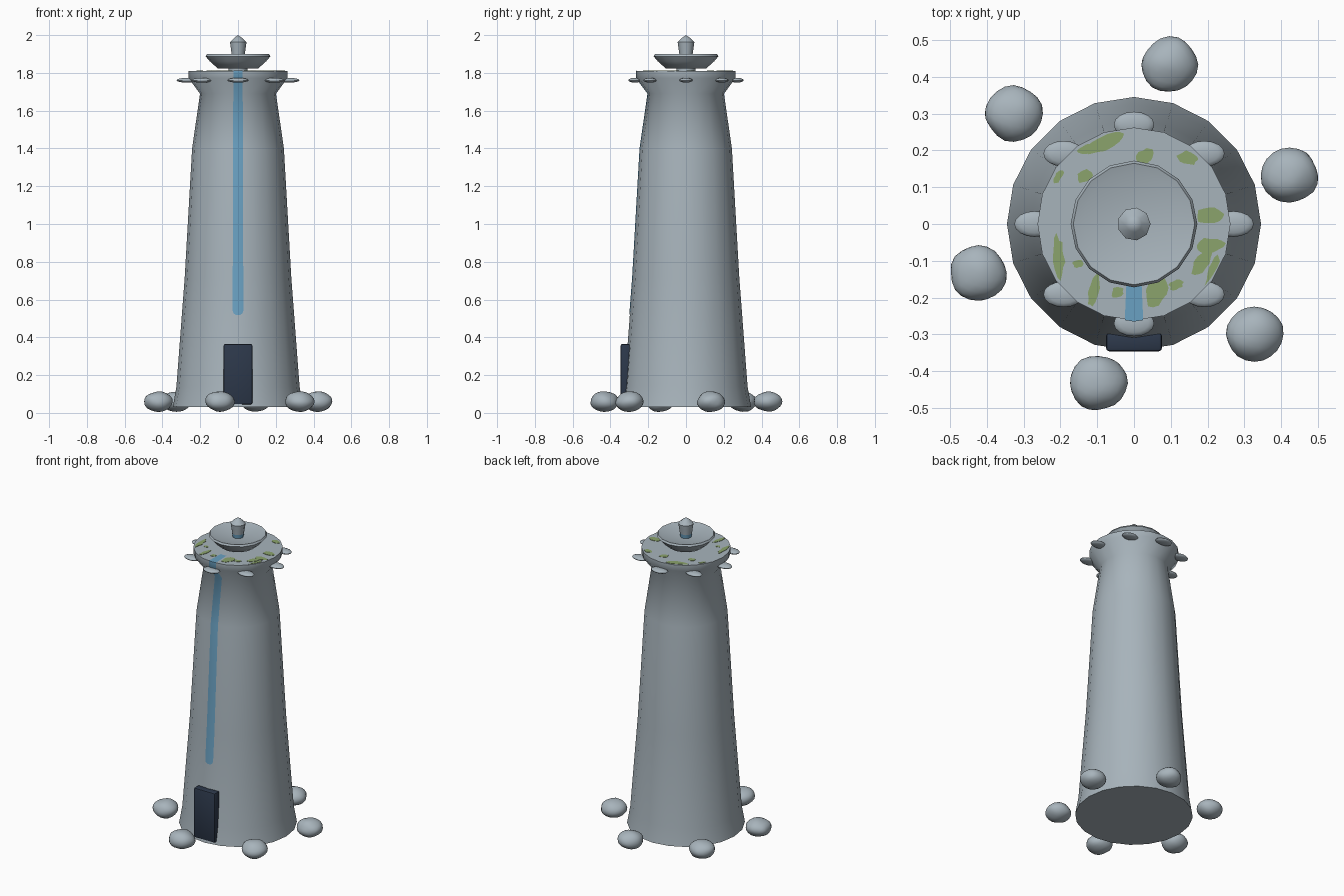
import bpy, bmesh, math, random
from mathutils import Vector, noise

if "Cube" in bpy.data.objects:
    bpy.data.objects.remove(bpy.data.objects["Cube"])

random.seed(4)


def material(name, rgb):
    m = bpy.data.materials.new(name)
    m.diffuse_color = (*rgb, 1)
    m.use_nodes = True
    m.node_tree.nodes["Principled BSDF"].inputs["Base Color"].default_value = m.diffuse_color
    return m


STONE = material("grey stone", (0.39, 0.455, 0.50))
WATER = material("blue water", (0.144, 0.356, 0.539))
MOSS = material("green moss", (0.26, 0.367, 0.15))
DOOR = material("navy door", (0.026, 0.04, 0.07))


def finish(bm, name, mats, smooth=None):
    bmesh.ops.recalc_face_normals(bm, faces=bm.faces)
    me = bpy.data.meshes.new(name)
    bm.to_mesh(me)
    bm.free()
    ob = bpy.data.objects.new(name, me)
    bpy.context.collection.objects.link(ob)
    for m in mats:
        me.materials.append(m)
    if smooth:
        bpy.ops.object.select_all(action='DESELECT')
        ob.select_set(True)
        bpy.context.view_layer.objects.active = ob
        bpy.ops.object.shade_smooth_by_angle(angle=math.radians(smooth))
    return ob


def lathe(profile, sides):
    """Spin a list of (radius, height) into a closed solid."""
    bm = bmesh.new()
    rings = []
    for r, z in profile:
        if r == 0:
            rings.append([bm.verts.new((0, 0, z))] * sides)
        else:
            rings.append([bm.verts.new((r * math.cos(math.tau * i / sides),
                                        r * math.sin(math.tau * i / sides), z)) for i in range(sides)])
    for a, b in zip(rings, rings[1:]):
        for i in range(sides):
            j = (i + 1) % sides
            bm.faces.new(list(dict.fromkeys((a[i], a[j], b[j], b[i]))))
    for ring in (rings[0], rings[-1]):
        if ring[0] is not ring[1]:
            bm.faces.new(ring)
    return bm


# Tower body with flared crown
BODY = [(0.345, 0.03), (0.326, 0.14), (0.282, 0.72), (0.243, 1.40),
        (0.201, 1.69), (0.262, 1.772), (0.262, 1.81)]
finish(lathe(BODY, 20), "tower", [STONE], 48)

# Bowl and spire on top
finish(lathe([(0.105, 1.822), (0.15, 1.862), (0.172, 1.888), (0.165, 1.899),
              (0.14, 1.892), (0, 1.872)], 16), "bowl", [STONE], 50)
finish(lathe([(0.05, 1.806), (0.05, 1.83)], 12), "bowl_neck", [STONE], 40)
bm = lathe([(0.031, 1.86), (0.036, 1.90), (0.045, 1.963), (0.022, 1.985), (0, 2.0)], 9)
for f in bm.faces:
    f.material_index = int(f.calc_center_median().z < 1.89)
finish(bm, "spire", [STONE, WATER], 45)

# Ring of flat stones under the crown
for i in range(8):
    a = math.tau * i / 8
    bm = bmesh.new()
    bmesh.ops.create_uvsphere(bm, u_segments=16, v_segments=8, radius=1)
    for v in bm.verts:
        v.co = Vector((0.055 * v.co.x + 0.27 * math.cos(a),
                       0.035 * v.co.y + 0.27 * math.sin(a), 0.013 * v.co.z + 1.761))
    finish(bm, f"crown_stone_{i + 1}", [STONE], 60)

# Boulders around the foot
for i in range(6):
    a = math.radians(17.5 + 60 * i)
    bm = bmesh.new()
    bmesh.ops.create_icosphere(bm, subdivisions=3, radius=1)
    for v in bm.verts:
        p = v.co * (1 + 0.1 * noise.noise(v.co * 1.1 + Vector((i * 5.3, 2, 1))))
        v.co = Vector((0.077 * p.x + 0.443 * math.cos(a),
                       0.075 * p.y + 0.443 * math.sin(a), 0.054 * p.z + 0.06))
    finish(bm, f"boulder_{i + 1}", [STONE], 60)

# Door slab
bm = bmesh.new()
bmesh.ops.create_cube(bm, size=1)
for v in bm.verts:
    v.co = Vector((0.152 * v.co.x, 0.05 * v.co.y - 0.321, 0.32 * v.co.z + 0.205))
bmesh.ops.bevel(bm, geom=bm.edges[:], offset=0.009, segments=2, profile=0.5, affect='EDGES')
finish(bm, "door", [DOOR], 40)


def radius_at(z):
    for (r0, z0), (r1, z1) in zip(BODY, BODY[1:]):
        if z <= z1:
            return r0 + (r1 - r0) * (z - z0) / (z1 - z0)
    return BODY[-1][0]


# Water streak running over the crown and down the front
bm = bmesh.new()
path = [(0.15, 1.813, 0.020), (0.265, 1.813, 0.025)]
for z, w in [(1.772, 0.025), (1.69, 0.025), (1.40, 0.026), (1.0, 0.027), (0.72, 0.028),
             (0.54, 0.028), (0.526, 0.023), (0.519, 0.012)]:
    path.append((radius_at(z) + 0.003, z, w))
rows = []
for n, (r, z, w) in enumerate(path):
    rows.append([bm.verts.new((x, -r + abs(x) * math.tan(math.radians(9)), z)) for x in (-w, 0, w)])
for a, b in zip(rows, rows[1:]):
    for k in (0, 1):
        bm.faces.new((a[k], b[k], b[k + 1], a[k + 1]))
finish(bm, "water_streak", [WATER], 48)

# Moss patches on the crown: x, y, half length, half width, turn in degrees
PATCHES = [(-0.075, 0.223, 0.06, 0.022, 25), (-0.12, 0.205, 0.035, 0.012, 10),
           (0.03, 0.185, 0.028, 0.018, 40), (0.145, 0.18, 0.03, 0.018, -10),
           (-0.133, 0.13, 0.022, 0.018, 30), (-0.205, 0.13, 0.02, 0.010, 60),
           (0.205, 0.022, 0.038, 0.024, -10), (0.205, -0.06, 0.042, 0.022, 10),
           (0.185, -0.105, 0.04, 0.02, 60), (0.215, -0.13, 0.045, 0.016, 75),
           (0.06, -0.185, 0.04, 0.028, 60), (0.115, -0.165, 0.02, 0.013, 20),
           (-0.205, -0.09, 0.058, 0.016, 95), (-0.108, -0.18, 0.044, 0.014, 75),
           (-0.152, -0.108, 0.015, 0.011, 0), (-0.045, -0.185, 0.018, 0.014, 30)]
bm = bmesh.new()
for cx, cy, length, width, turn in PATCHES:
    t = math.radians(turn)
    ring = []
    for k in range(14):
        a = math.tau * k / 14
        s = random.uniform(0.8, 1.15)
        u, v = s * length * math.cos(a), s * width * math.sin(a)
        p = Vector((cx + u * math.cos(t) - v * math.sin(t), cy + u * math.sin(t) + v * math.cos(t), 0))
        p *= min(1, 0.255 / p.length)
        ring.append(bm.verts.new((p.x, p.y, 1.812)))
    bm.faces.new(ring)
ob = finish(bm, "moss_patches", [MOSS])
solid = ob.modifiers.new("thickness", 'SOLIDIFY')
solid.thickness = 0.002
solid.offset = 0
